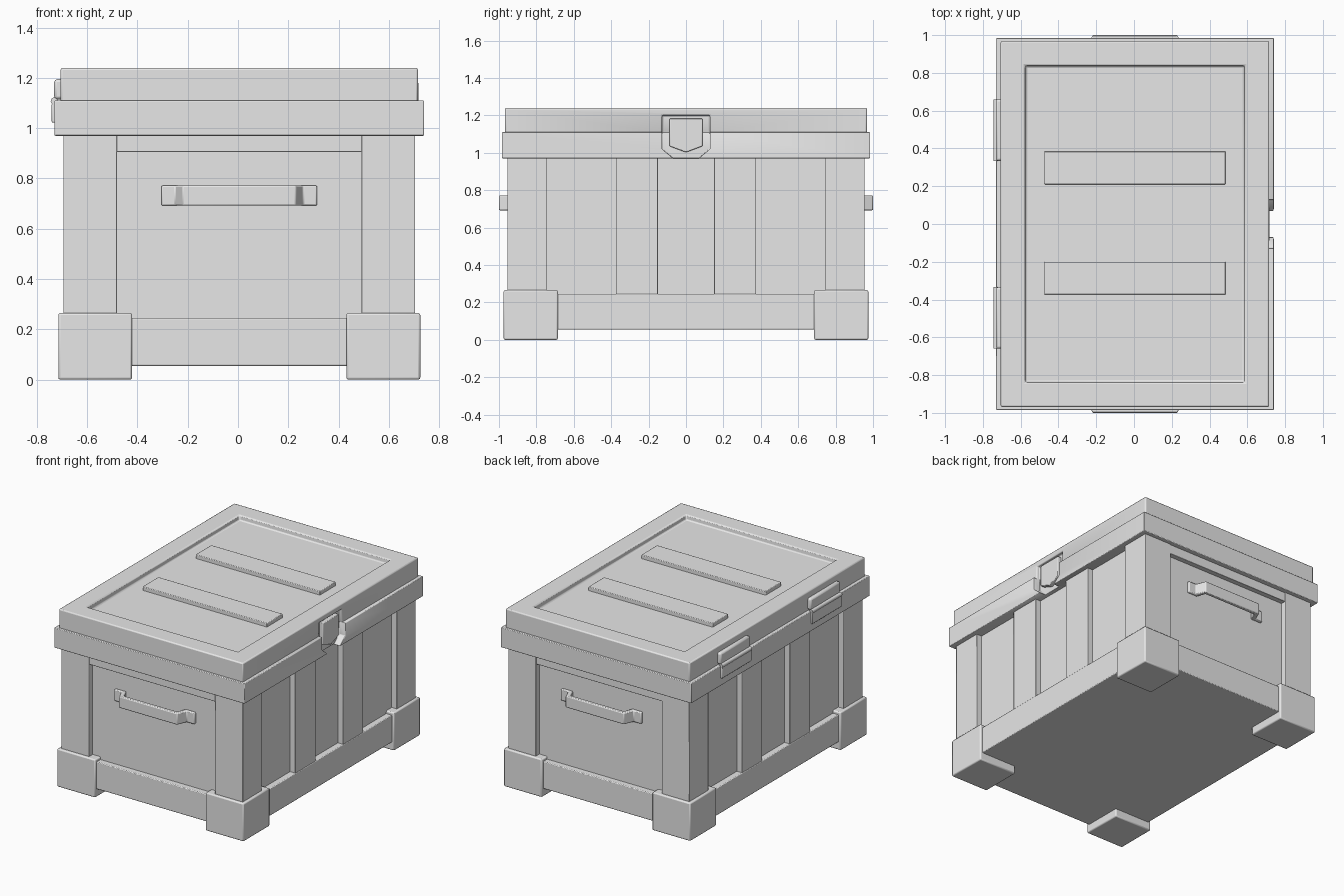
import bpy, bmesh, math
from mathutils import Vector

if "Cube" in bpy.data.objects:
    bpy.data.objects.remove(bpy.data.objects["Cube"])

CX = 0.005  # body centre; the hinges make the whole slightly lopsided
grey = bpy.data.materials.new("plain_grey")
grey.use_nodes = True
grey.diffuse_color = (0.8, 0.8, 0.8, 1)
grey.node_tree.nodes["Principled BSDF"].inputs["Base Color"].default_value = (0.8, 0.8, 0.8, 1)


def finish(name, bm, bevel=0.005, cutter=None):
    bmesh.ops.recalc_face_normals(bm, faces=bm.faces)
    mesh = bpy.data.meshes.new(name)
    bm.to_mesh(mesh)
    bm.free()
    obj = bpy.data.objects.new(name, mesh)
    bpy.context.collection.objects.link(obj)
    mesh.materials.append(grey)
    if cutter:
        cut = obj.modifiers.new("notch", "BOOLEAN")
        cut.operation, cut.solver, cut.object = "DIFFERENCE", "EXACT", cutter
    if bevel:
        mod = obj.modifiers.new("soft_edges", "BEVEL")
        mod.width, mod.segments, mod.limit_method = bevel, 2, "ANGLE"
    bpy.ops.object.select_all(action="DESELECT")
    bpy.context.view_layer.objects.active = obj
    obj.select_set(True)
    bpy.ops.object.shade_smooth_by_angle(angle=math.radians(40))
    return obj


def box_mesh(x, y, z):
    """Box from (low, high) pairs."""
    bm = bmesh.new()
    bmesh.ops.create_cube(bm, size=1)
    for v in bm.verts:
        v.co = Vector([(a + b) / 2 + c * (b - a) for (a, b), c in zip((x, y, z), v.co)])
    return bm


def box(name, x, y, z, bevel=0.005, cutter=None):
    return finish(name, box_mesh(x, y, z), bevel, cutter)


def span(centre, half):
    return (centre - half, centre + half)


def prism(name, points, direction, bevel=0.003):
    """Outline pushed along a direction."""
    bm = bmesh.new()
    face = bm.faces.new([bm.verts.new(p) for p in points])
    new = bmesh.ops.extrude_face_region(bm, geom=[face])["geom"]
    bmesh.ops.translate(bm, vec=direction, verts=[g for g in new if isinstance(g, bmesh.types.BMVert)])
    return finish(name, bm, bevel)


# Body: recessed panels, base band
box("body_panels", span(CX, 0.66), span(0, 0.915), (0.1, 1.0), 0)
box("base_band", span(CX, 0.703), span(0, 0.958), (0.055, 0.245))

# Corner posts and feet
for sx, side in ((-1, "right"), (1, "left")):
    for sy, end in ((-1, "front"), (1, "back")):
        box(f"{end}_{side}_post", span(CX + sx * 0.593, 0.107), span(sy * 0.85, 0.105), (0.1, 0.98), 0.003)
        box(f"{end}_{side}_foot", span(CX + sx * 0.573, 0.147), span(sy * 0.83, 0.145), (0, 0.265), 0.008)
        # Raised slats on the long sides
        box(f"{end}_{side}_slat", span(CX + sx * 0.65, 0.05), span(sy * 0.263, 0.112), (0.2, 0.98), 0.003)

# End rails and carrying handles
half = [(0.31, 0.905), (0.31, 0.932), (0.253, 0.932), (0.225, 1.0)]
inner = [(0.205, 0.972), (0.232, 0.905)]
outline = half + [(-x, y) for x, y in reversed(half)] + [(-x, y) for x, y in reversed(inner)] + inner
for s, end in ((-1, "front"), (1, "back")):
    box(f"{end}_top_rail", span(CX, 0.49), span(s * 0.9, 0.05), (0.905, 0.98), 0.003)
    prism(f"{end}_handle", [(CX + x, s * y, 0.692) for x, y in outline], (0, 0, 0.08), 0.006)

# Latch notch cutter and shield plate
notch_half = [(0.128, 1.2), (0.128, 1.02), (0.062, 0.965), (0.062, 0.9)]
notch = notch_half + [(-y, z) for y, z in reversed(notch_half)]
cutter = prism("latch_notch_cutter", [(0.69, y, z) for y, z in notch], (0.2, 0, 0), 0)
cutter.hide_render = True
cutter.hide_set(True)
shield = [(0.088, 1.182), (0.088, 1.035), (0, 1.002), (-0.088, 1.035), (-0.088, 1.182)]
prism("latch_plate", [(0.68, y, z) for y, z in shield], (0.038, 0, 0), 0.004)

# Lid: lower collar and upper frame with a sunken top
box("lid_collar", span(CX, 0.735), span(0, 0.985), (0.97, 1.11), 0.004, cutter)
bm = box_mesh(span(CX, 0.711), span(0, 0.968), (1.1, 1.24))
bm.normal_update()
top = max(bm.faces, key=lambda f: f.calc_center_median().z)
for width in (0.129, 0.004):
    bmesh.ops.inset_region(bm, faces=[top], thickness=width, use_even_offset=True)
bmesh.ops.translate(bm, vec=(0, 0, -0.035), verts=top.verts[:])
finish("lid_frame", bm, 0.008, cutter)
for s, end in ((-1, "front"), (1, "back")):
    box(f"{end}_lid_strip", span(CX, 0.48), span(0.005 + s * 0.292, 0.087), (1.19, 1.232), 0.004)

# Hinges on the right side
for s, end in ((-1, "front"), (1, "back")):
    along = span(s * 0.497, 0.163)
    box(f"{end}_hinge_upper_leaf", (-0.731, -0.69), along, (1.115, 1.195), 0.012)
    box(f"{end}_hinge_lower_leaf", (-0.741, -0.71), along, (1.022, 1.1), 0.005)
    bm = bmesh.new()
    bmesh.ops.create_cone(bm, cap_ends=True, segments=16, radius1=0.014, radius2=0.014, depth=0.326)
    for v in bm.verts:
        v.co = Vector((v.co.x - 0.731, v.co.z + s * 0.497, v.co.y + 1.108))
    finish(f"{end}_hinge_barrel", bm, 0)
